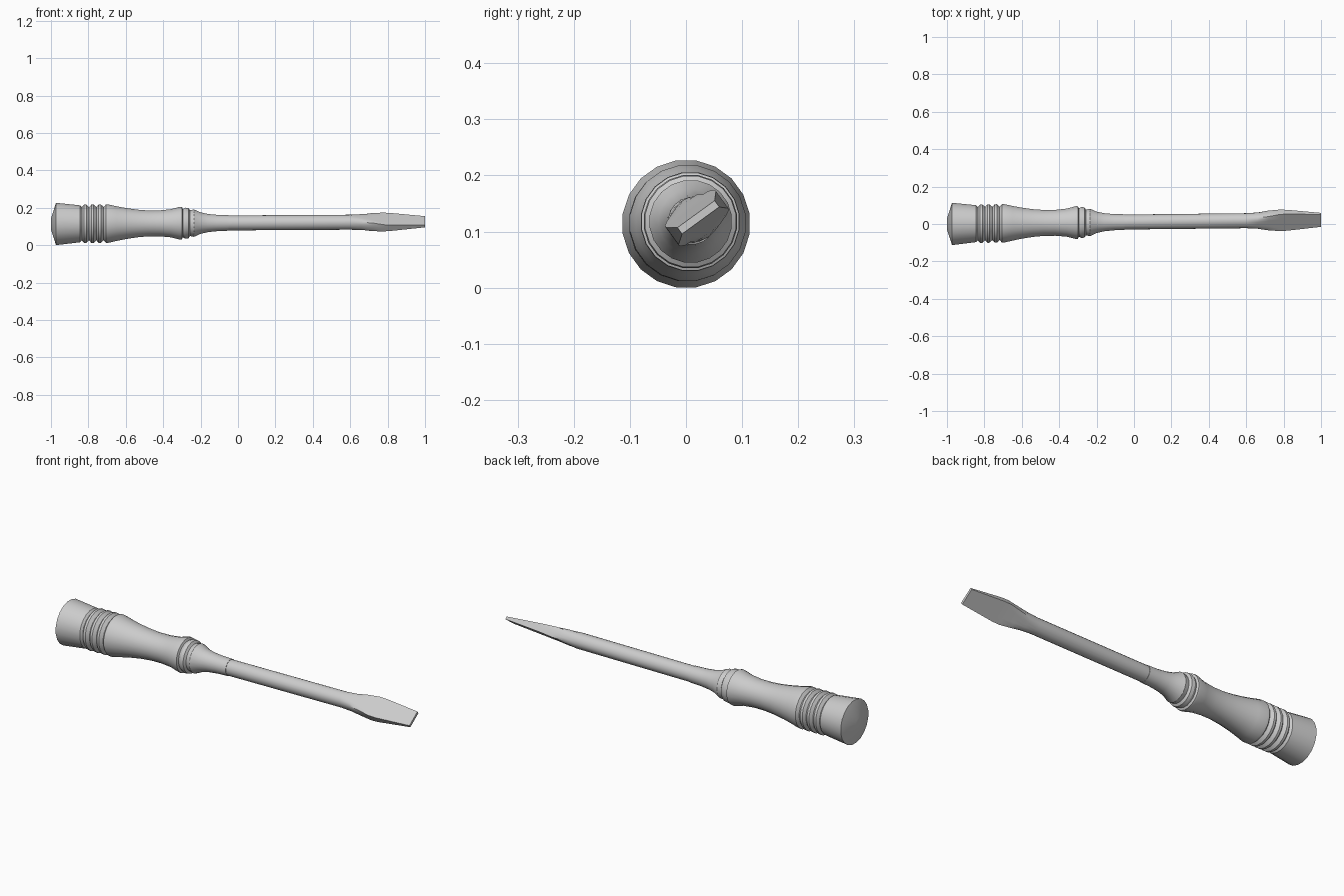
import bpy, bmesh, math

cube = bpy.data.objects.get("Cube")
if cube:
    bpy.data.objects.remove(cube, do_unlink=True)

grey = bpy.data.materials.new("plain grey")
grey.use_nodes = True
colour = (0.6, 0.6, 0.6, 1)
grey.diffuse_color = colour
grey.node_tree.nodes["Principled BSDF"].inputs["Base Color"].default_value = colour


def axis(x):
    """Centre line of the tool, which leans slightly."""
    return 0.011 * (x + 1), 0.1135 + 0.006 * (x + 1)


def loft(name, sections, angle):
    """Skin closed sections, each (x, [(u, v), ...]), along the centre line."""
    bm = bmesh.new()
    ca, sa = math.cos(angle), math.sin(angle)
    rings = []
    for x, points in sections:
        cy, cz = axis(x)
        rings.append([bm.verts.new((x, cy + u * ca - v * sa, cz + u * sa + v * ca))
                      for u, v in points])
    n = len(rings[0])
    for a, b in zip(rings, rings[1:]):
        for i in range(n):
            j = (i + 1) % n
            bm.faces.new((a[i], a[j], b[j], b[i]))
    bm.faces.new(rings[0])
    bm.faces.new(rings[-1])
    bmesh.ops.recalc_face_normals(bm, faces=bm.faces)
    mesh = bpy.data.meshes.new(name)
    bm.to_mesh(mesh)
    bm.free()
    mesh.materials.append(grey)
    ob = bpy.data.objects.new(name, mesh)
    bpy.context.collection.objects.link(ob)
    bpy.ops.object.select_all(action="DESELECT")
    ob.select_set(True)
    bpy.context.view_layer.objects.active = ob
    bpy.ops.object.shade_smooth_by_angle(angle=math.radians(32))


def circle(r, n):
    return [(r * math.cos(math.tau * i / n), r * math.sin(math.tau * i / n))
            for i in range(n)]


def clamp(value, limit):
    return max(-limit, min(limit, value))


# Turned handle: butt, grip rings, waist, collar rings and neck
profile = [(-1, 0.03), (-0.973, 0.1145), (-0.845, 0.1)]
for k in range(4):
    x = -0.835 + 0.039 * k
    profile += [(x, 0.09), (x + 0.012, 0.104), (x + 0.024, 0.104)]
profile += [(-0.65, 0.094), (-0.6, 0.084), (-0.54, 0.075), (-0.48, 0.07),
            (-0.42, 0.07), (-0.36, 0.076), (-0.31, 0.089), (-0.3, 0.088),
            (-0.295, 0.077), (-0.28, 0.084), (-0.265, 0.082), (-0.257, 0.07),
            (-0.235, 0.074), (-0.2, 0.058), (-0.16, 0.049), (-0.11, 0.044),
            (-0.05, 0.042)]
loft("handle", [(x, circle(r, 20)) for x, r in profile], math.pi / 20)

# Shaft flowing into a flared, flattened blade: (x, half width, half thickness, squareness)
stations = [(-0.07, 0.04, 0.04, 1), (0.6, 0.04, 0.04, 1), (0.66, 0.042, 0.034, 1.05),
            (0.72, 0.049, 0.028, 1.15), (0.78, 0.055, 0.022, 1.3),
            (0.82, 0.055, 0.019, 1.5), (1, 0.041, 0.007, 1.5)]
sections = []
for x, width, thick, square in stations:
    sections.append((x, [(clamp(u * width * square, width), clamp(v * 0.04 * square, thick))
                         for u, v in circle(1, 20)]))
loft("shaft_and_blade", sections, math.radians(36))
